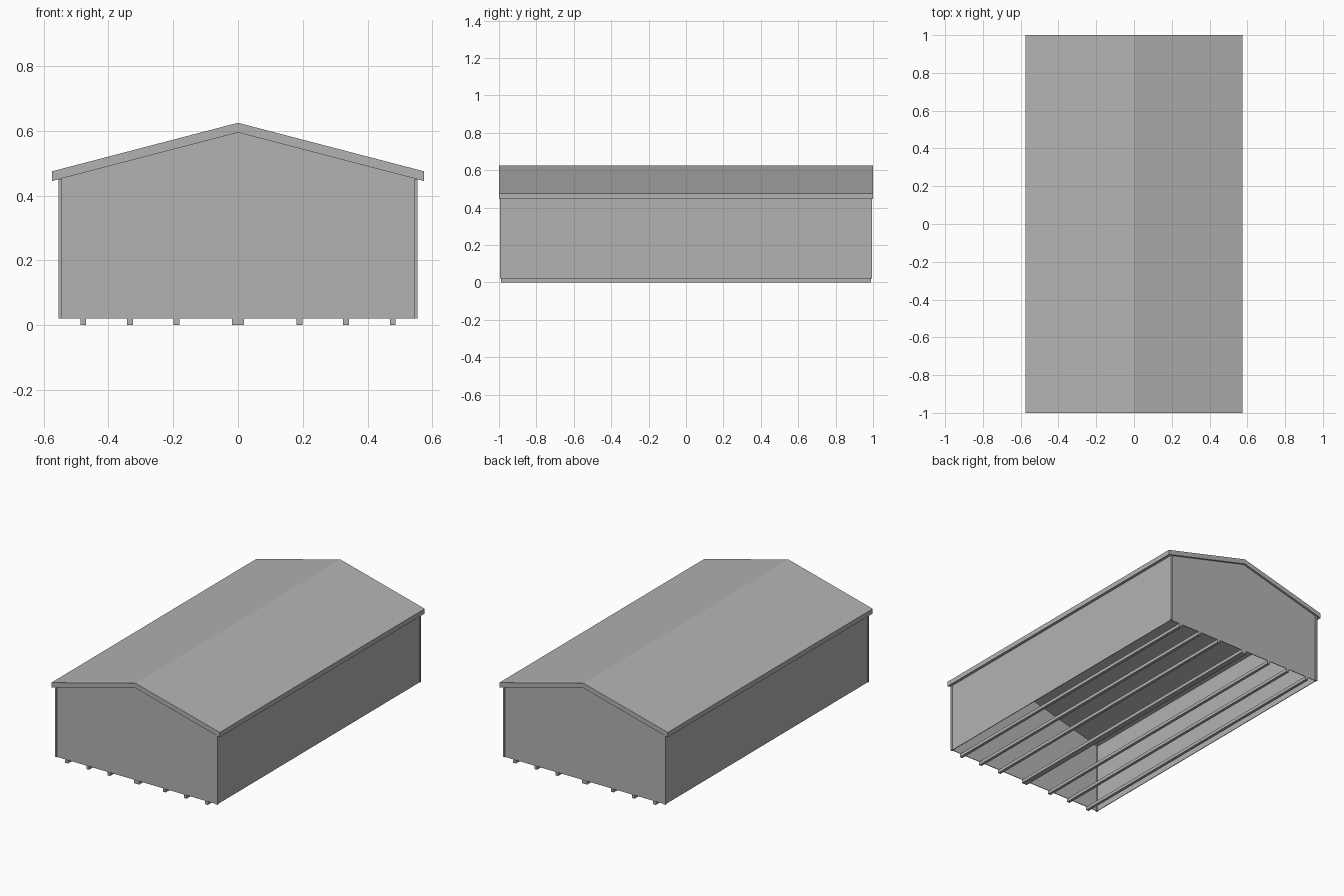
import bpy

cube = bpy.data.objects.get("Cube")
if cube:
    bpy.data.objects.remove(cube, do_unlink=True)

# Single painted-metal grey
GREY = (0.45, 0.45, 0.45, 1)
mat = bpy.data.materials.new("plain grey")
mat.use_nodes = True
mat.diffuse_color = GREY
mat.node_tree.nodes["Principled BSDF"].inputs["Base Color"].default_value = GREY

BASE, RIDGE, EAVE = 0.02, 0.595, 0.445      # wall foot, roof underside heights
ROOF_X, ROOF_Y, ROOF_T = 0.575, 1.0, 0.03
WALL_X, WALL_Y, WALL_T = 0.551, 0.988, 0.004
TRIM_X, TRIM_Y, TRIM_W = 0.555, 0.994, 0.012


def underside(x):
    return RIDGE - (RIDGE - EAVE) * abs(x) / ROOF_X


def extrude(name, profile, y0, y1):
    """Prism from an (x, z) outline swept along y."""
    n = len(profile)
    verts = [(x, y, z) for y in (y0, y1) for x, z in profile]
    faces = [tuple(range(n)), tuple(reversed(range(n, 2 * n)))]
    faces += [(i, i + n, (i + 1) % n + n, (i + 1) % n) for i in range(n)]
    mesh = bpy.data.meshes.new(name)
    mesh.from_pydata(verts, [], faces)
    mesh.materials.append(mat)
    obj = bpy.data.objects.new(name, mesh)
    bpy.context.collection.objects.link(obj)
    return obj


def box(name, x0, x1, y0, y1, z0, z1):
    return extrude(name, [(x0, z0), (x1, z0), (x1, z1), (x0, z1)], y0, y1)


# Gabled roof slab with vertical fascia edges
extrude("roof", [(-ROOF_X, EAVE), (0, RIDGE), (ROOF_X, EAVE),
                 (ROOF_X, EAVE + ROOF_T), (0, RIDGE + ROOF_T),
                 (-ROOF_X, EAVE + ROOF_T)], -ROOF_Y, ROOF_Y)

# Gable end walls
gable = [(-WALL_X, BASE), (WALL_X, BASE), (WALL_X, underside(WALL_X)),
         (0, RIDGE), (-WALL_X, underside(WALL_X))]
for name, s in (("front_wall", -1), ("back_wall", 1)):
    a, b = sorted((s * WALL_Y, s * (WALL_Y - WALL_T)))
    extrude(name, gable, a, b)

# Long side walls and corner trims
for side, s in (("left", 1), ("right", -1)):
    a, b = sorted((s * WALL_X, s * (WALL_X - WALL_T)))
    box(side + "_wall", a, b, -WALL_Y, WALL_Y, BASE, underside(WALL_X))
    a, b = sorted((s * TRIM_X, s * (TRIM_X - TRIM_W)))
    for end, e in (("front", -1), ("back", 1)):
        c, d = sorted((e * TRIM_Y, e * (TRIM_Y - TRIM_W)))
        box(f"{end}_{side}_corner_trim", a, b, c, d, BASE, underside(TRIM_X))

# Floor skids, the middle one doubled in width
box("middle_skid", -0.018, 0.018, -0.99, 0.99, 0, BASE)
for side, s in (("left", 1), ("right", -1)):
    for i, x in enumerate((0.19, 0.333, 0.478), 1):
        box(f"{side}_skid_{i}", s * x - 0.009, s * x + 0.009, -0.99, 0.99, 0, BASE)
